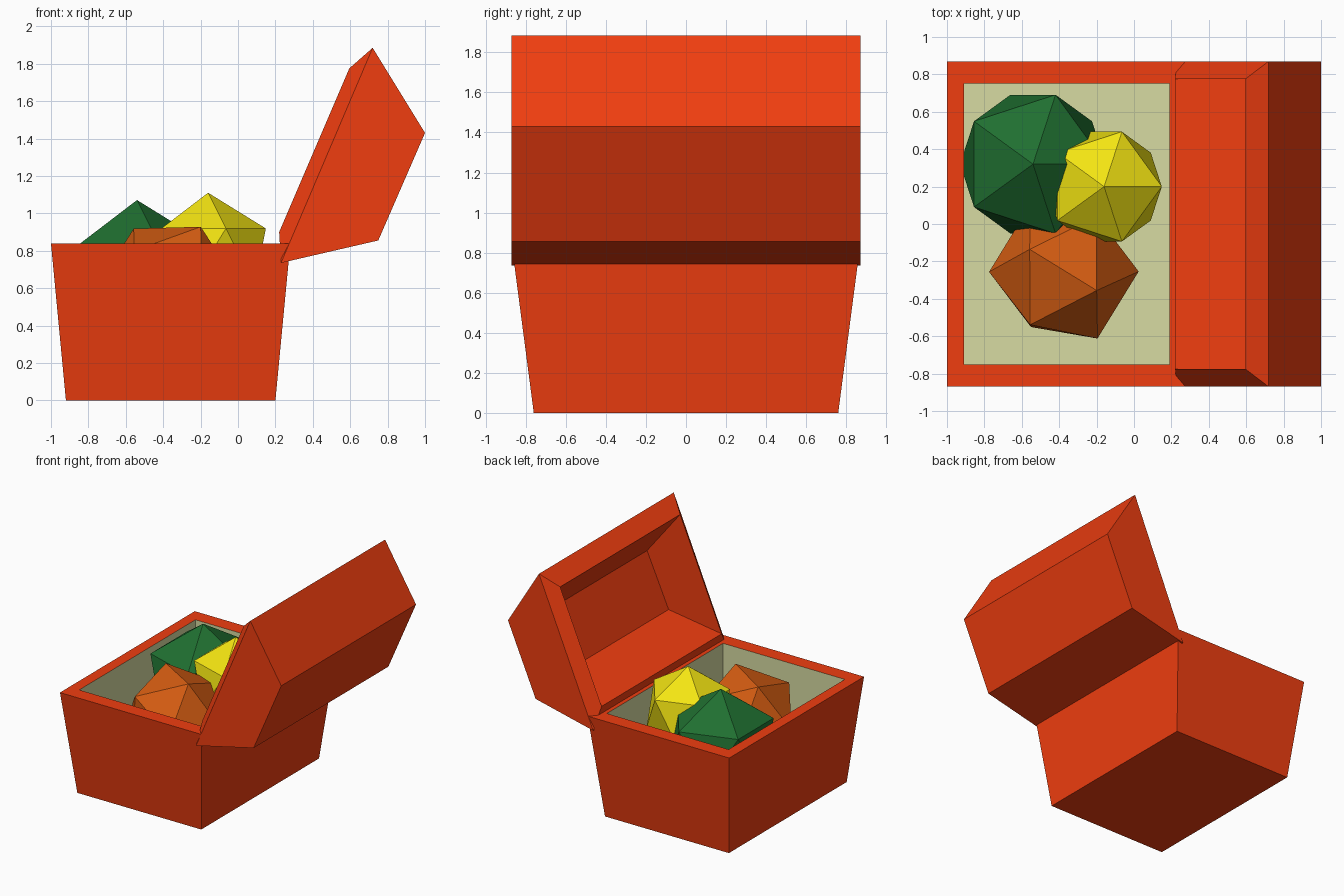
import bpy, bmesh
from mathutils import Vector, Matrix

if "Cube" in bpy.data.objects:
    bpy.data.objects.remove(bpy.data.objects["Cube"])


def material(name, rgb):
    mat = bpy.data.materials.new(name)
    mat.diffuse_color = (*rgb, 1)
    mat.use_nodes = True
    mat.node_tree.nodes["Principled BSDF"].inputs["Base Color"].default_value = mat.diffuse_color
    return mat


def add_object(name, bm, mat):
    bmesh.ops.recalc_face_normals(bm, faces=bm.faces)
    mesh = bpy.data.meshes.new(name)
    bm.to_mesh(mesh)
    bm.free()
    mesh.materials.append(mat)
    obj = bpy.data.objects.new(name, mesh)
    bpy.context.collection.objects.link(obj)
    return obj


def loft(name, sections, mat, cap_start=True, cap_end=True):
    """Join rectangles; each is two (x, z) ends and a half width in y."""
    bm = bmesh.new()
    rings = []
    for a, b, w in sections:
        corners = [(a, -w), (a, w), (b, w), (b, -w)]
        rings.append([bm.verts.new((p[0], y, p[1])) for p, y in corners])
    for r, s in zip(rings, rings[1:]):
        for i in range(4):
            j = (i + 1) % 4
            bm.faces.new((r[i], r[j], s[j], s[i]))
    if cap_start:
        bm.faces.new(rings[0])
    if cap_end:
        bm.faces.new(rings[-1])
    return add_object(name, bm, mat)


def gem(name, center, radius, mat, top=(0, 0, 1), side=(1, 0, 0)):
    """Twenty-sided gem, one vertex along top and a neighbour towards side."""
    bm = bmesh.new()
    bmesh.ops.create_icosphere(bm, subdivisions=1, radius=radius)
    z = Vector(top).normalized()
    x = Vector(side)
    x = (x - z * x.dot(z)).normalized()
    rot = Matrix((x, z.cross(x), z)).transposed().to_4x4()
    bm.transform(Matrix.Translation(center) @ rot)
    return add_object(name, bm, mat)


red = material("red", (0.87, 0.047, 0.005))
cream = material("cream", (0.68, 0.71, 0.36))
green = material("green", (0.014, 0.16, 0.03))
yellow = material("yellow", (0.9, 0.78, 0.006))
orange = material("orange", (0.67, 0.11, 0.006))

# Tapered box shell with a flat rim
loft("box", [((-0.92, 0), (0.20, 0), 0.76),
             ((-1.0, 0.84), (0.28, 0.84), 0.87),
             ((-0.91, 0.84), (0.19, 0.84), 0.75)], red, cap_end=False)

# Straight-walled lining
loft("box_lining", [((-0.91, 0.84), (0.19, 0.84), 0.75),
                    ((-0.91, 0.05), (0.19, 0.05), 0.75)], cream, cap_start=False)

# Open lid: outer shell, bevelled raised lip, recess
loft("lid", [((0.75, 0.855), (1.0, 1.43), 0.87),
             ((0.23, 0.735), (0.72, 1.885), 0.87),
             ((0.22, 0.90), (0.595, 1.775), 0.775),
             ((0.70, 0.97), (0.894, 1.40), 0.775)], red)

# Gems
gem("green_gem", (-0.54, 0.32, 0.635), 0.436, green)
gem("yellow_gem", (-0.16, 0.20, 0.765), 0.345, yellow)
gem("orange_gem", (-0.375, -0.255, 0.583), 0.40, orange,
    top=(0.175, -0.10, 0.344), side=(-0.175, 0.115, 0.34))
